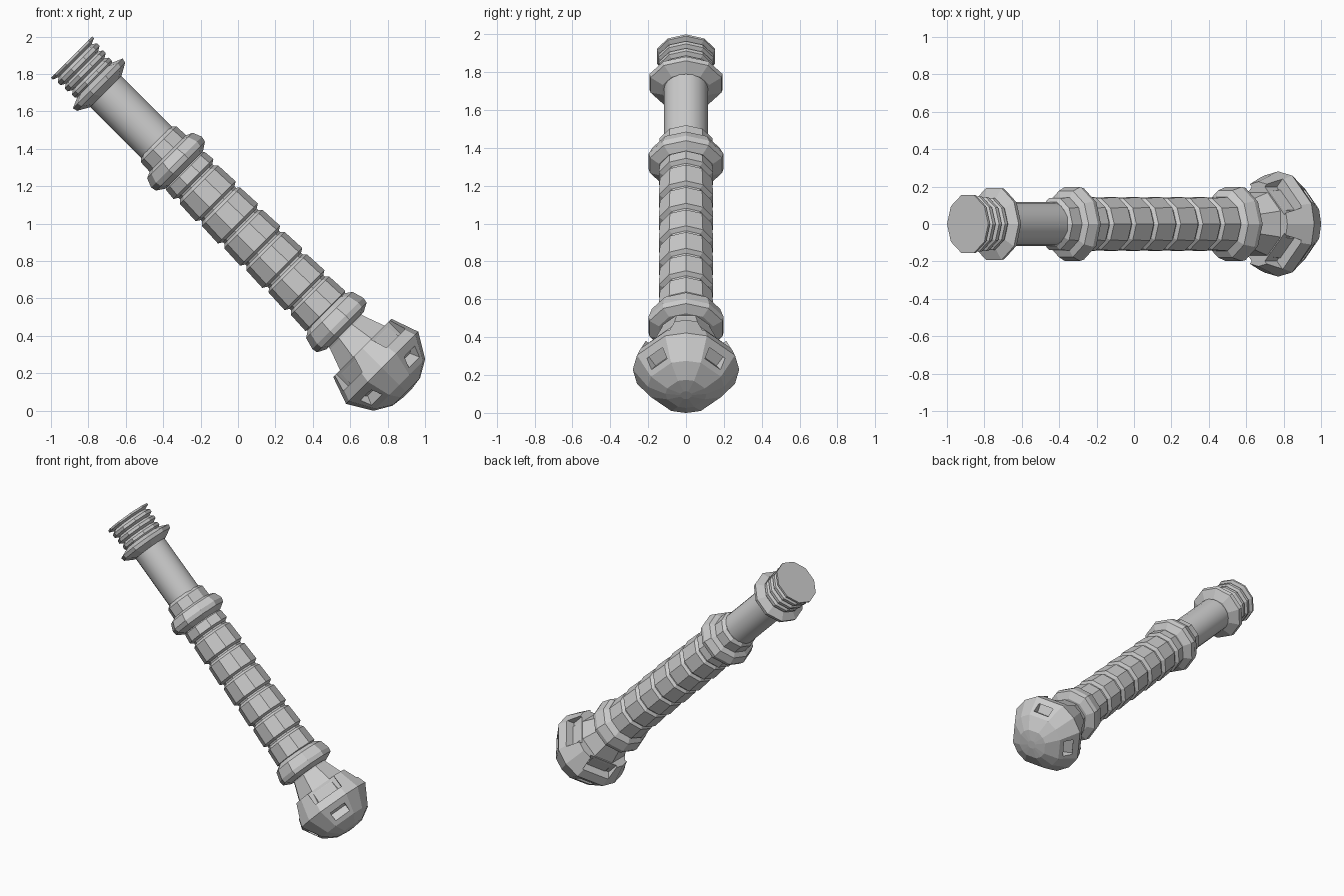
import bpy, bmesh, math
from mathutils import Matrix, Vector

if "Cube" in bpy.data.objects:
    bpy.data.objects.remove(bpy.data.objects["Cube"])

# Everything is turned around local Z, then tilted 45 degrees in the xz plane
TILT = Matrix.Translation((0, 0, 1)) @ Matrix.Rotation(math.radians(135), 4, 'Y')


def regular(n, offset=0):
    return [math.tau * i / n + offset for i in range(n)]


def lathe(name, profile, angles, y_scale=1.0, smooth=False):
    """Closed solid from (position along axis, radius) pairs."""
    bm = bmesh.new()
    rings = [[bm.verts.new((r * math.cos(a), r * math.sin(a) * y_scale, t)) for a in angles]
             for t, r in profile]
    n = len(angles)
    for lo, hi in zip(rings, rings[1:]):
        for i in range(n):
            j = (i + 1) % n
            bm.faces.new((lo[i], lo[j], hi[j], hi[i]))
    bm.faces.new(rings[0][::-1])
    bm.faces.new(rings[-1])
    bmesh.ops.recalc_face_normals(bm, faces=bm.faces)
    me = bpy.data.meshes.new(name)
    bm.to_mesh(me)
    bm.free()
    ob = bpy.data.objects.new(name, me)
    bpy.context.collection.objects.link(ob)
    ob.matrix_world = TILT
    if smooth:
        bpy.ops.object.select_all(action='DESELECT')
        ob.select_set(True)
        bpy.context.view_layer.objects.active = ob
        bpy.ops.object.shade_smooth_by_angle(angle=math.radians(30))
    return ob


def cut_boxes(target, centre, size, pitch):
    """Cut one box through each of the four diagonal sides."""
    bm = bmesh.new()
    for k in range(4):
        m = (Matrix.Rotation(math.radians(45 + 90 * k), 4, 'Z')
             @ Matrix.Translation((centre[0], 0, centre[1]))
             @ Matrix.Rotation(-pitch, 4, 'Y') @ Matrix.Diagonal((*size, 1)))
        bmesh.ops.create_cube(bm, size=1, matrix=m)
    me = bpy.data.meshes.new("cutter")
    bm.to_mesh(me)
    bm.free()
    cutter = bpy.data.objects.new("cutter", me)
    bpy.context.collection.objects.link(cutter)
    cutter.matrix_world = TILT
    cutter.hide_render = True
    mod = target.modifiers.new("cut", 'BOOLEAN')
    mod.operation, mod.solver, mod.object = 'DIFFERENCE', 'EXACT', cutter
    bpy.context.view_layer.objects.active = target
    bpy.ops.object.modifier_apply(modifier=mod.name)
    bpy.data.objects.remove(cutter)


TEN = regular(10)

# Ridged emitter end
lathe("emitter", [(-1.258, .156), (-1.245, .156), (-1.232, .125), (-1.215, .148), (-1.195, .148),
                  (-1.18, .122), (-1.165, .145), (-1.145, .145), (-1.13, .12), (-1.115, .14),
                  (-1.095, .14), (-1.07, .12)], TEN, 1.04)

# Collars
lathe("top_collar", [(-1.09, .12), (-1.06, .188), (-1.035, .182), (-1.0, .12)], TEN, 1.08)
lathe("middle_collar", [(-.62, .115), (-.60, .135), (-.53, .138), (-.515, .172), (-.465, .192),
                        (-.435, .185), (-.405, .14)], TEN, 1.08)
lathe("lower_collar", [(.66, .13), (.69, .175), (.755, .193), (.785, .188), (.81, .14)], TEN, 1.08)

# Smooth shaft
lathe("shaft", [(-1.05, .117), (-.58, .117)], regular(20), smooth=True)

# Grip of stacked bands
edges = [-.42] + [-.317 + .168 * i for i in range(6)] + [.68]
grip = []
for a, b in zip(edges, edges[1:]):
    grip += [(a + .006, .128), (a + .022, .145), (b - .02, .151), (b - .006, .128)]
lathe("grip", grip, TEN)

# Flared neck inside the pommel
lathe("neck", [(.78, .13), (.82, .135), (.96, .19), (1.06, .20)], regular(8, math.pi / 8))

# Pommel: cardinal ridges, wide diagonal facets, notched rim, four windows
angles = [math.radians(90 * k + a) for k in range(4) for a in (0, 23, 67)]
pommel = lathe("pommel", [(.94, .22), (1.09, .273), (1.22, .195), (1.272, .105), (1.282, .03)], angles, 1.03)
cut_boxes(pommel, (.275, .96), (.2, .21, .14), 0)
cut_boxes(pommel, (.217, 1.162), (.06, .115, .085), math.radians(-31))
